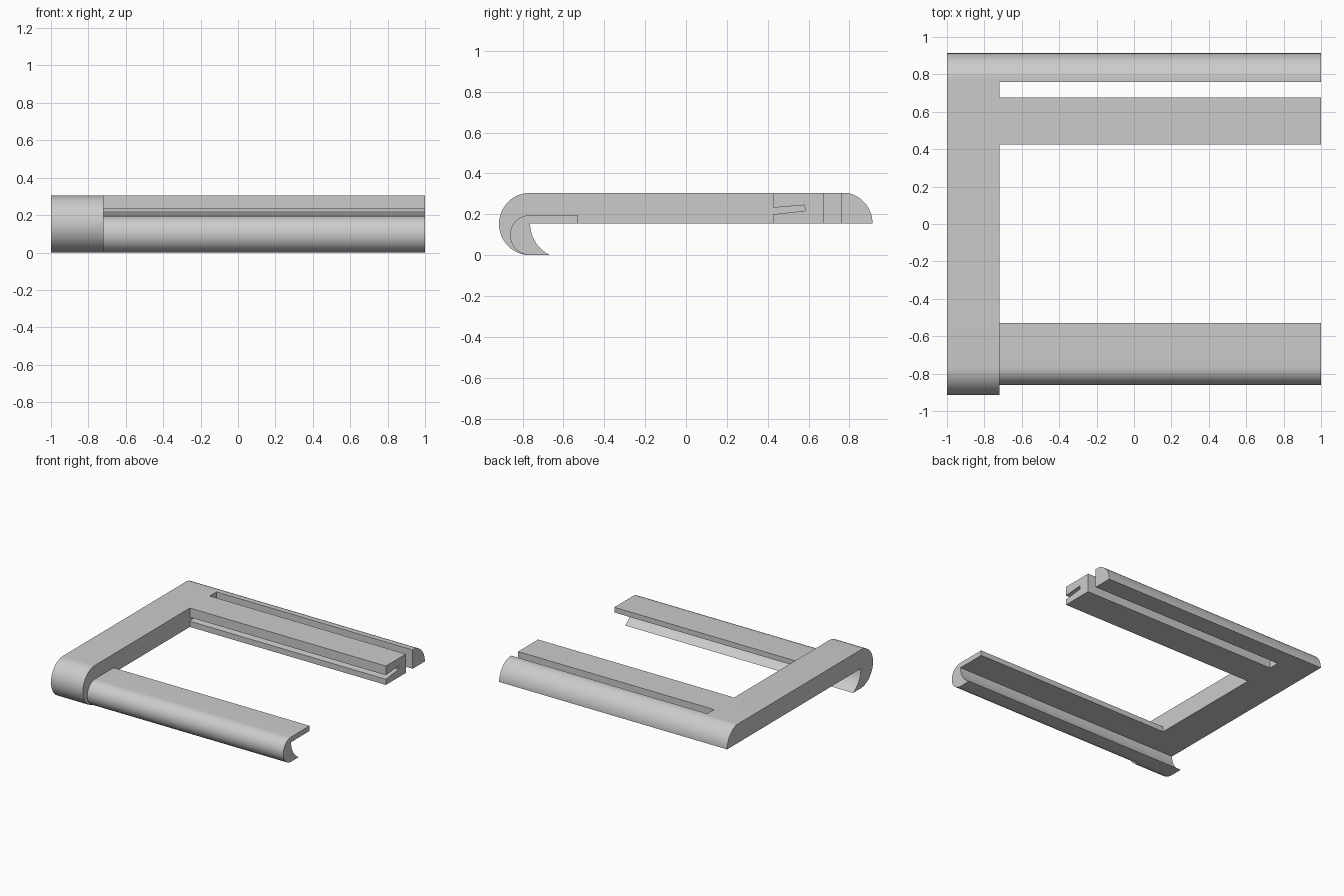
import bpy, bmesh, math

if "Cube" in bpy.data.objects:
    bpy.data.objects.remove(bpy.data.objects["Cube"], do_unlink=True)

gray = bpy.data.materials.new("plain_gray")
gray.use_nodes = True
gray.diffuse_color = (0.6, 0.6, 0.6, 1)
gray.node_tree.nodes["Principled BSDF"].inputs["Base Color"].default_value = gray.diffuse_color

TOP, UNDER = 0.305, 0.155      # heights of the flat frame
X0, X1, X2 = -1.0, -0.72, 1.0  # outer side, inner side of arm, free ends
BACK, FRONT = 0.913, -0.763    # rear edge, centre of the front hook
RAIL = 0.76                    # inner edge of the rear rail


def arc(cy, cz, r, start, end, steps=24):
    """Points of a circular arc in the y-z plane, angles in degrees."""
    angles = [math.radians(start + (end - start) * i / steps) for i in range(steps + 1)]
    return [(cy + r * math.cos(a), cz + r * math.sin(a)) for a in angles]


def extrude_profile(name, profile, xa, xb):
    """Sweep a closed y-z profile along x."""
    bm = bmesh.new()
    face = bm.faces.new([bm.verts.new((xa, y, z)) for y, z in profile])
    moved = bmesh.ops.extrude_face_region(bm, geom=[face])["geom"]
    if not face.is_valid or len(bm.faces) < len(profile) + 2:
        bm.faces.new([v for v in bm.verts if v not in moved])
    bmesh.ops.translate(bm, vec=(xb - xa, 0, 0),
                        verts=[g for g in moved if isinstance(g, bmesh.types.BMVert)])
    bmesh.ops.recalc_face_normals(bm, faces=bm.faces)
    mesh = bpy.data.meshes.new(name)
    bm.to_mesh(mesh)
    bm.free()
    mesh.materials.append(gray)
    obj = bpy.data.objects.new(name, mesh)
    bpy.context.collection.objects.link(obj)
    bpy.ops.object.select_all(action="DESELECT")
    obj.select_set(True)
    bpy.context.view_layer.objects.active = obj
    bpy.ops.object.shade_smooth_by_angle(angle=math.radians(30))
    return obj


# Shared pieces of the profiles
rear_round = arc(RAIL, UNDER, BACK - RAIL, 0, 90)[:-1] + [(RAIL, TOP)]
rear_round = [(y, min(z, TOP)) for y, z in rear_round]
hook_radius = 0.1715
tip_angle = 180 + math.degrees(math.asin(UNDER / hook_radius))
hook_inside = arc(FRONT + hook_radius, UNDER, hook_radius, tip_angle, 180, 16)

# Side arm with rounded rear and hooked front
arm = rear_round + arc(FRONT, TOP / 2, TOP / 2, 90, 270) + hook_inside
extrude_profile("side_arm", arm, X0, X1)

# Rear rail with a quarter-round edge
extrude_profile("rear_rail", rear_round + [(RAIL, UNDER)], X1, X2)

# Grooved bar in front of the rear rail
grooved = [(0.425, UNDER), (0.675, UNDER), (0.675, TOP), (0.425, TOP),
           (0.425, 0.232), (0.58, 0.245), (0.583, 0.217), (0.425, 0.2)]
extrude_profile("grooved_bar", grooved, X1, X2)

# Front hook bar with a thin flange
flange_top = 0.196
hook = ([(-0.53, UNDER), (-0.53, flange_top)]
        + arc(FRONT, flange_top / 2, flange_top / 2, 90, 270) + hook_inside)
extrude_profile("front_hook_bar", hook, X1, X2)
